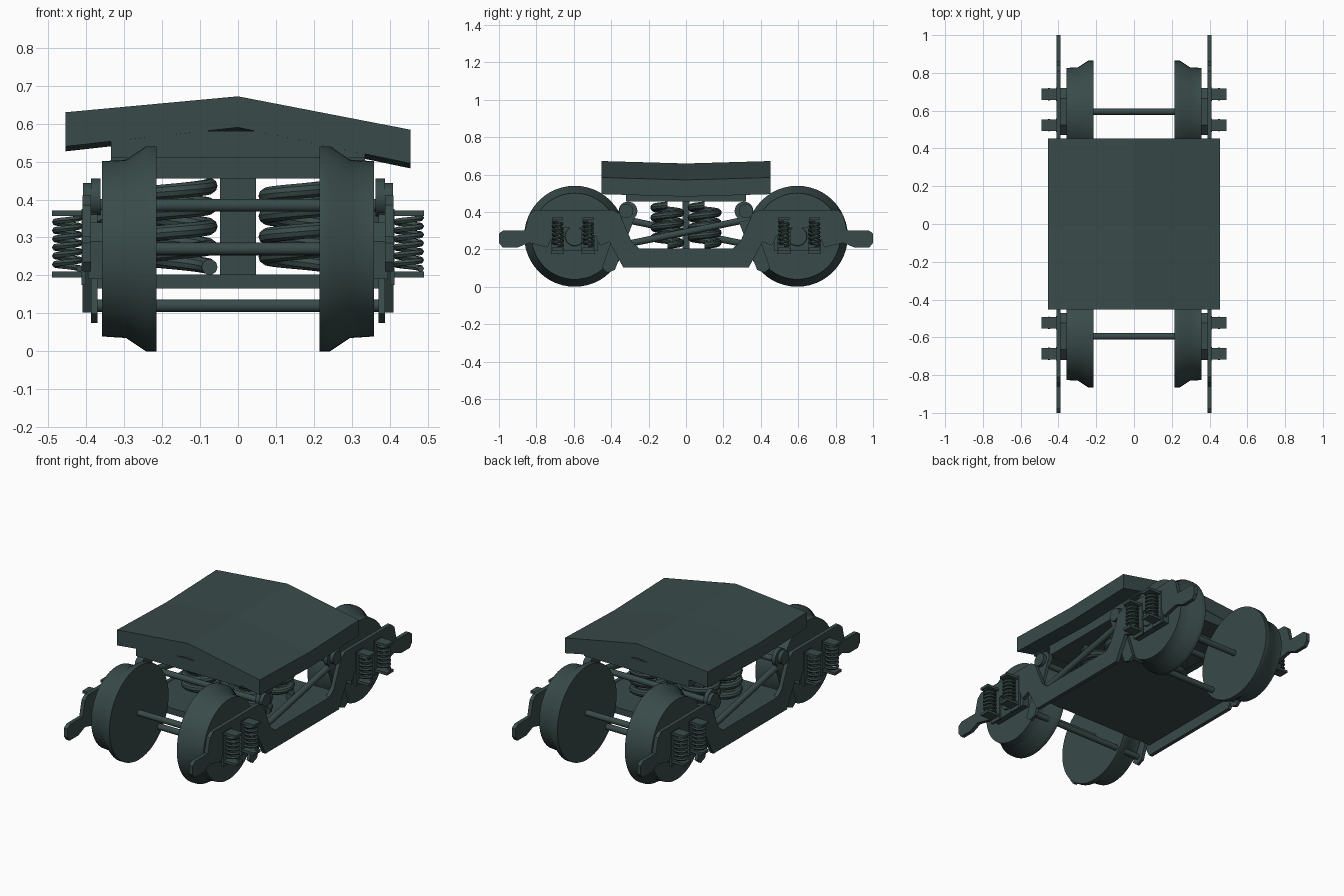
import bpy, bmesh, math
from mathutils import Vector, Matrix

if "Cube" in bpy.data.objects:
    bpy.data.objects.remove(bpy.data.objects["Cube"])

mat = bpy.data.materials.new("dark_green_grey")
mat.diffuse_color = (0.04, 0.07, 0.067, 1)
mat.use_nodes = True
mat.node_tree.nodes["Principled BSDF"].inputs["Base Color"].default_value = mat.diffuse_color


def finish(name, bm, smooth=False):
    bmesh.ops.recalc_face_normals(bm, faces=bm.faces)
    me = bpy.data.meshes.new(name)
    bm.to_mesh(me)
    bm.free()
    me.materials.append(mat)
    ob = bpy.data.objects.new(name, me)
    bpy.context.collection.objects.link(ob)
    if smooth:
        bpy.ops.object.select_all(action='DESELECT')
        ob.select_set(True)
        bpy.context.view_layer.objects.active = ob
        bpy.ops.object.shade_smooth_by_angle(angle=math.radians(35))
    return ob


def box(name, x0, x1, y0, y1, z0, z1):
    bm = bmesh.new()
    bmesh.ops.create_cube(bm, size=1)
    for v in bm.verts:
        v.co = ((x0 + x1) / 2 + v.co.x * (x1 - x0), (y0 + y1) / 2 + v.co.y * (y1 - y0),
                (z0 + z1) / 2 + v.co.z * (z1 - z0))
    return finish(name, bm)


def extrude_x(name, pts, x0, x1):
    """Extrude a y-z outline along x."""
    bm = bmesh.new()
    f = bm.faces.new([bm.verts.new((x0, y, z)) for y, z in pts])
    r = bmesh.ops.extrude_face_region(bm, geom=[f])
    for v in r['geom']:
        if isinstance(v, bmesh.types.BMVert):
            v.co.x = x1
    return finish(name, bm)


def rod(name, a, b, r, seg=16):
    a, b = Vector(a), Vector(b)
    bm = bmesh.new()
    m = Matrix.Translation((a + b) / 2) @ (b - a).to_track_quat('Z', 'Y').to_matrix().to_4x4()
    bmesh.ops.create_cone(bm, cap_ends=True, segments=seg, radius1=r, radius2=r,
                          depth=(b - a).length, matrix=m)
    return finish(name, bm, True)


def lathe_x(name, prof, cy, cz, seg=48):
    """Revolve (x, radius) points about an axis along x."""
    bm = bmesh.new()
    rings = [[bm.verts.new((x, cy + r * math.cos(2 * math.pi * i / seg),
                            cz + r * math.sin(2 * math.pi * i / seg))) for i in range(seg)]
             for x, r in prof]
    for p, q in zip(rings, rings[1:]):
        for i in range(seg):
            j = (i + 1) % seg
            bm.faces.new((p[i], p[j], q[j], q[i]))
    bm.faces.new(rings[0])
    bm.faces.new(rings[-1])
    return finish(name, bm, True)


def spring(name, c, rx, ry, z0, z1, turns, wire, steps=20, seg=8):
    bm = bmesh.new()
    rings = []
    n = turns * steps
    for i in range(n + 1):
        t = 2 * math.pi * i / steps
        ring = []
        for k in range(seg):
            a = 2 * math.pi * k / seg
            d = wire * math.cos(a)
            ring.append(bm.verts.new((c[0] + (rx + d) * math.cos(t), c[1] + (ry + d) * math.sin(t),
                                      z0 + (z1 - z0) * i / n + wire * math.sin(a))))
        rings.append(ring)
    for p, q in zip(rings, rings[1:]):
        for k in range(seg):
            j = (k + 1) % seg
            bm.faces.new((p[k], p[j], q[j], q[k]))
    bm.faces.new(rings[0])
    bm.faces.new(rings[-1])
    return finish(name, bm, True)


# ridged top plate, slightly sagging at its middle
bm = bmesh.new()
loops = []
for y, sag in ((-.452, 0), (0, .013), (.452, 0)):
    prof = [(-.455, .63), (0, .672), (.455, .584), (.455, .495), (0, .59), (-.455, .54)]
    loops.append([bm.verts.new((x, y, z - sag)) for x, z in prof])
for p, q in zip(loops, loops[1:]):
    for i in range(6):
        j = (i + 1) % 6
        bm.faces.new((p[i], p[j], q[j], q[i]))
bm.faces.new(loops[0])
bm.faces.new(loops[-1])
finish("top_plate", bm)

# bolster, centre post and bottom plate
box("upper_bolster", -.335, .335, -.45, .45, .51, .58)
box("lower_bolster", -.335, .335, -.32, .32, .455, .51)
box("centre_post", -.047, .047, -.02, .02, .2, .456)
box("bottom_plate", -.39, .39, -.33, .33, .165, .202)

# side frame outline: half, then mirrored
half = [(.25, .205), (.29, .24), (.355, .39), (.39, .41), (.81, .41), (.84, .385), (.86, .302),
        (.975, .302), (1, .285), (1, .235), (.98, .21), (.9, .21), (.84, .235), (.74, .21),
        (.71, .285), (.67, .315), (.53, .315), (.49, .285), (.46, .22), (.41, .24), (.335, .102)]
outline = half + [(-y, z) for y, z in reversed(half)]

for sx in (-1, 1):
    side = "left" if sx < 0 else "right"

    def span(a, b):
        return sorted((sx * a, sx * b))

    extrude_x(f"side_frame_{side}", outline, *span(.388, .41))

    # diagonal brake link, opposite lean on each side
    rod(f"brake_link_{side}", (sx * .372, -sx * .33, .225), (sx * .372, sx * .33, .36), .018)

    for sy in (-1, 1):
        tag = f"{side}_{'front' if sy < 0 else 'back'}"
        cy = sy * .595
        # flanged wheel
        lathe_x(f"wheel_{tag}", [(sx * x, r) for x, r in
                ((.215, .27), (.243, .27), (.295, .235), (.358, .231))], cy, .27)
        # axle box behind the side frame
        extrude_x(f"axle_box_{tag}", [(cy + y, z) for y, z in
                  ((-.125, .19), (.125, .19), (.125, .29), (.07, .34), (-.07, .34), (-.125, .29))],
                  *span(.355, .395))
        lathe_x(f"axle_cap_{tag}", [(sx * .39, .055), (sx * .402, .05)], cy, .27, 20)
        # brake lever with round head
        extrude_x(f"brake_lever_{tag}", [(sy * y, z) for y, z in
                  ((.27, .38), (.36, .36), (.45, .1), (.42, .075), (.38, .09))], *span(.37, .388))
        lathe_x(f"lever_head_{tag}", [(sx * .363, .05), (sx * .387, .05)], sy * .31, .405, 24)
        lathe_x(f"lever_boss_{tag}", [(sx * .38, .038), (sx * .408, .038)], sy * .32, .405, 20)
        # outer springs with seats
        for k, y in enumerate((.523, .687)):
            y *= sy
            n = f"{tag}_{k + 1}"
            spring(f"outer_spring_{n}", (sx * .45, y), .032, .024, .218, .352, 6, .0085, 16, 6)
            box(f"spring_seat_{n}", *span(.4, .49), y - .03, y + .03, .195, .21)
            box(f"spring_cap_{n}", *span(.4, .49), y - .03, y + .03, .356, .371)
            box(f"spring_bracket_{n}", *span(.4, .413), y - .036, y + .036, .175, .375)
        # main suspension spring
        spring(f"main_spring_{tag}", (sx * .165, sy * .1), .09, .07, .222, .436, 4, .021, 28, 10)

# axles and cross bars
for sy in (-1, 1):
    tag = "front" if sy < 0 else "back"
    rod(f"axle_{tag}", (-.38, sy * .595, .27), (.38, sy * .595, .27), .017)
    rod(f"upper_cross_bar_{tag}", (-.37, sy * .31, .385), (.37, sy * .31, .385), .017)
    rod(f"lower_cross_bar_{tag}", (-.38, sy * .41, .12), (.38, sy * .41, .12), .017)
